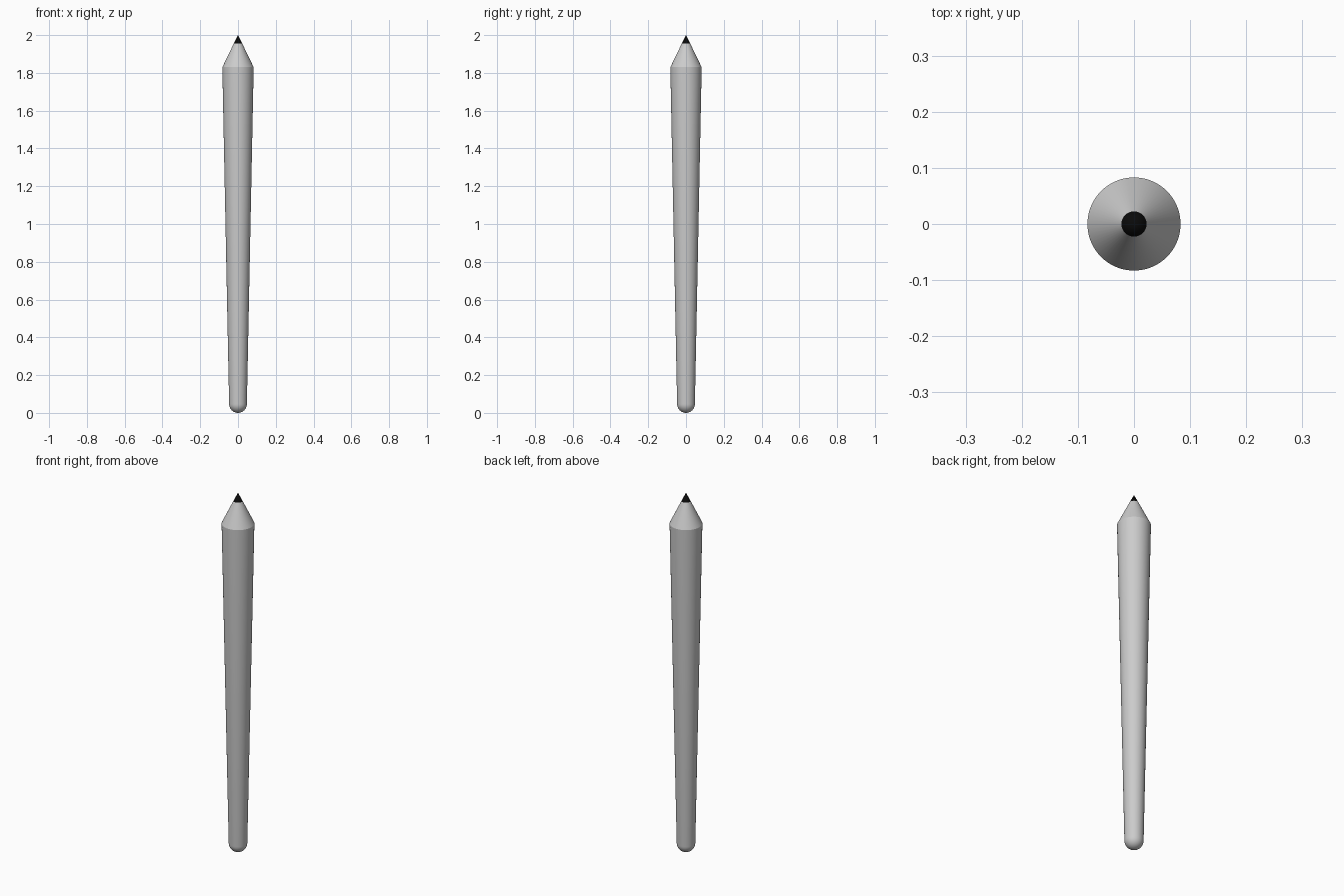
import bpy, bmesh, math

if "Cube" in bpy.data.objects:
    bpy.data.objects.remove(bpy.data.objects["Cube"])

SEGMENTS = 64


def lathe(name, profile, color=None):
    """Revolve (radius, z) points around the z axis."""
    bm = bmesh.new()
    verts = [bm.verts.new((r, 0, z)) for r, z in profile]
    edges = [bm.edges.new(pair) for pair in zip(verts, verts[1:])]
    bmesh.ops.spin(bm, geom=verts + edges, cent=(0, 0, 0), axis=(0, 0, 1),
                   angle=math.tau, steps=SEGMENTS)
    bmesh.ops.remove_doubles(bm, verts=bm.verts, dist=1e-5)
    bmesh.ops.recalc_face_normals(bm, faces=bm.faces)
    # Open profiles must still face outward
    bm.normal_update()
    if sum(f.normal.x * f.calc_center_median().x + f.normal.y * f.calc_center_median().y
           for f in bm.faces) < 0:
        bmesh.ops.reverse_faces(bm, faces=bm.faces)
    mesh = bpy.data.meshes.new(name)
    bm.to_mesh(mesh)
    bm.free()
    obj = bpy.data.objects.new(name, mesh)
    bpy.context.collection.objects.link(obj)
    if color:
        mat = bpy.data.materials.new(name)
        mat.diffuse_color = color
        mat.use_nodes = True
        mat.node_tree.nodes["Principled BSDF"].inputs["Base Color"].default_value = mat.diffuse_color
        mesh.materials.append(mat)
    bpy.ops.object.select_all(action='DESELECT')
    obj.select_set(True)
    bpy.context.view_layer.objects.active = obj
    bpy.ops.object.shade_smooth_by_angle(angle=math.radians(20))
    return obj


END_R, SHOULDER_R, TIP_R = 0.047, 0.083, 0.0225
SHOULDER_Z, TIP_Z = 1.83, 1.955

# Tapered barrel with a rounded lower end
cap = [(END_R * math.sin(a), END_R * (1 - math.cos(a)))
       for a in (math.pi / 2 * i / 10 for i in range(11))]
lathe("barrel", cap + [(SHOULDER_R, SHOULDER_Z)])

# Sharpened cone
lathe("sharpened_cone", [(SHOULDER_R, SHOULDER_Z), (TIP_R, TIP_Z)])

# Dark writing tip
lathe("writing_tip", [(TIP_R, TIP_Z), (0, 2.0)], (0.003, 0.003, 0.003, 1))
